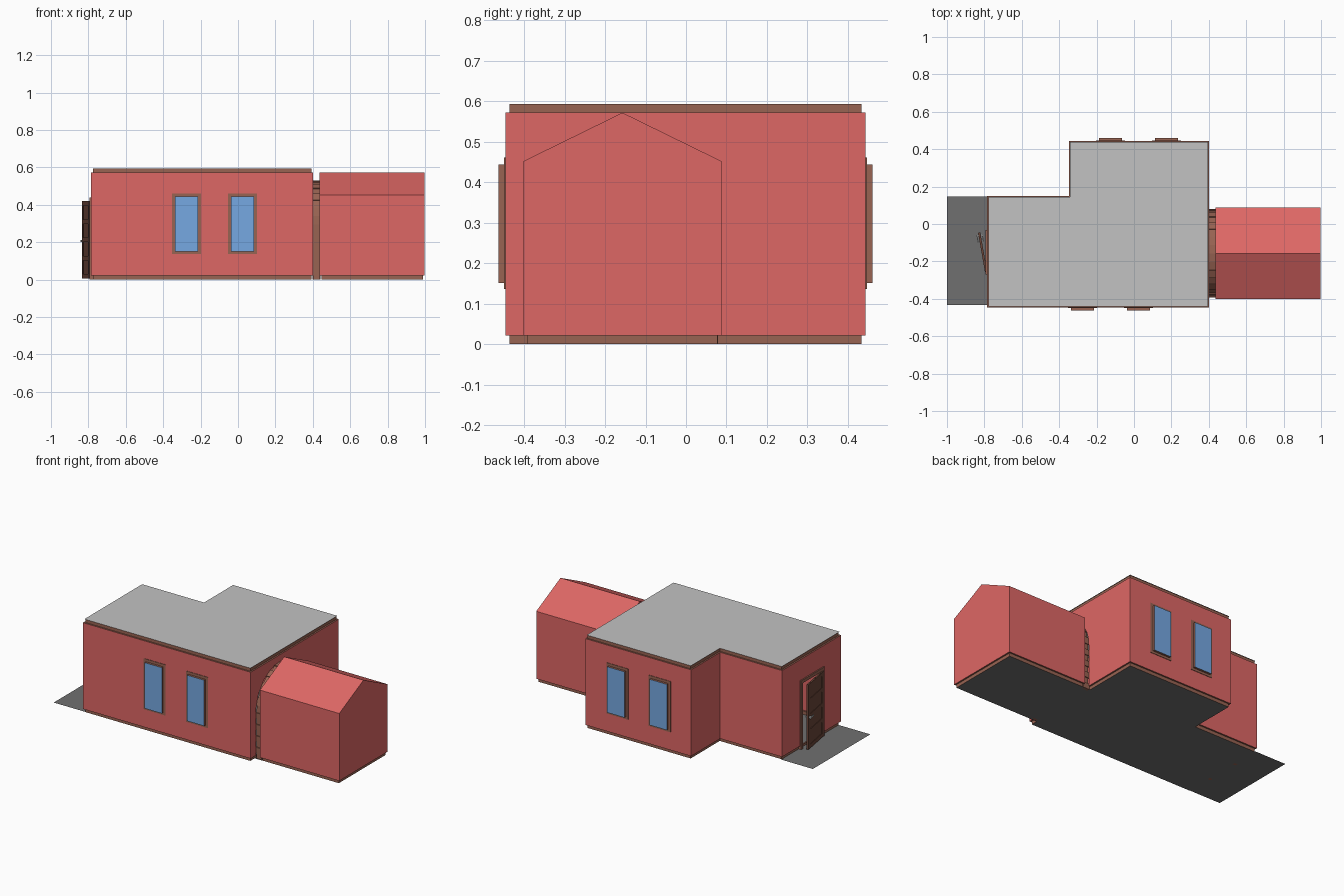
import bpy, bmesh, math
from mathutils import Matrix, Vector

if "Cube" in bpy.data.objects:
    bpy.data.objects.remove(bpy.data.objects["Cube"])


def mat(name, r, g, b):
    lin = lambda c: ((c / 255 + 0.055) / 1.055) ** 2.4 if c > 10 else c / 255 / 12.92
    m = bpy.data.materials.new(name)
    m.diffuse_color = (lin(r), lin(g), lin(b), 1)
    m.use_nodes = True
    m.node_tree.nodes["Principled BSDF"].inputs["Base Color"].default_value = m.diffuse_color
    return m


RED = mat("red wall", 222, 103, 101)
GREY = mat("pale ceiling", 194, 194, 194)
FLOOR = mat("dark floor", 112, 112, 112)
BROWN = mat("brown trim", 152, 99, 82)
DARK = mat("dark door wood", 108, 70, 57)
GLASS = mat("blue glass", 118, 168, 226)
METAL = mat("handle metal", 205, 205, 205)


def mesh(name, faces, *mats, slots=None):
    """Object from a list of faces, each a list of points."""
    bm = bmesh.new()
    for i, pts in enumerate(faces):
        f = bm.faces.new([bm.verts.new(p) for p in pts])
        f.material_index = slots[i] if slots else 0
    bmesh.ops.remove_doubles(bm, verts=bm.verts, dist=1e-5)
    me = bpy.data.meshes.new(name)
    bm.to_mesh(me)
    bm.free()
    for m in mats:
        me.materials.append(m)
    ob = bpy.data.objects.new(name, me)
    bpy.context.collection.objects.link(ob)
    return ob


def box_faces(x0, x1, y0, y1, z0, z1):
    a, b, c, d = (x0, y0), (x1, y0), (x1, y1), (x0, y1)
    lo, hi = [[(*p, z) for p in (a, b, c, d)] for z in (z0, z1)]
    return [lo[::-1], hi] + [[lo[i], lo[(i + 1) % 4], hi[(i + 1) % 4], hi[i]] for i in range(4)]


def inset(poly, d):
    """Inset a counter-clockwise right-angled outline."""
    out = []
    for i, p in enumerate(poly):
        p = Vector(p)
        a = (p - Vector(poly[i - 1])).normalized()
        b = (Vector(poly[(i + 1) % len(poly)]) - p).normalized()
        q = p + d * (Vector((-a.y, a.x)) + Vector((-b.y, b.x)))
        out.append((q.x, q.y))
    return out


def strip(la, za, lb, zb):
    n = len(la)
    return [[(*la[i], za), (*la[(i + 1) % n], za), (*lb[(i + 1) % n], zb), (*lb[i], zb)] for i in range(n)]


XL, XR, XA = -0.785, 0.402, 0.437
YF, YB, YS, XS = -0.446, 0.444, 0.15, -0.347
Z0, Z1, Z2 = 0.021, 0.573, 0.594
room = [(XL, YF), (XR, YF), (XR, YB), (XS, YB), (XS, YS), (XL, YS)]
annex = [(XA, -0.402), (0.998, -0.402), (0.998, 0.088), (XA, 0.088)]
room_in, annex_in = inset(room, 0.01), inset(annex, 0.01)

# Arch opening, from the front foot over to the back foot
CY, R, SPRING = -0.157, 0.236, 0.294


def arch(r, foot, n=16):
    pts = [(CY - r, foot + (SPRING - foot) * i / 8) for i in range(8)]
    pts += [(CY - r * math.cos(math.pi * i / n), SPRING + r * math.sin(math.pi * i / n)) for i in range(n + 1)]
    return pts + [(CY + r, SPRING - (SPRING - foot) * i / 8) for i in range(1, 9)]


# Main room walls, with openings for the arch and the door
D0, D1, DZ = -0.255, -0.045, 0.42
walls = strip(room, Z0, room, Z1)
notch = arch(R, Z0)
walls[1] = [(XR, y, z) for y, z in [(YF, Z0)] + notch + [(YB, Z0), (YB, Z1), (YF, Z1)]]
walls[5] = [(XL, y, z) for y, z in
            [(YS, Z0), (D1, Z0), (D1, DZ), (D0, DZ), (D0, Z0), (YF, Z0), (YF, Z1), (YS, Z1)]]
mesh("room_walls", walls, RED)

# Cornice, skirting boards and ceiling
mesh("cornice", strip(room, Z1, room_in, Z1) + strip(room_in, Z1, room_in, Z2), BROWN)
mesh("room_skirting", strip(room_in, 0, room_in, Z0) + strip(room_in, Z0, room, Z0), BROWN)
mesh("annex_skirting", strip(annex_in, 0, annex_in, Z0) + strip(annex_in, Z0, annex, Z0), BROWN)
mesh("ceiling", [[(*p, Z2 + 0.001) for p in inset(room, 0.006)]], GREY)

# Annex with its pitched roof
EAVE, RIDGE, XE = 0.452, 0.572, 0.998
ya, yb = -0.402, 0.088
gable = [(yb, EAVE), (CY, RIDGE), (ya, EAVE)]
faces = [
    [(XA, ya, Z0), (XE, ya, Z0), (XE, ya, EAVE), (XA, ya, EAVE)],
    [(XE, yb, Z0), (XA, yb, Z0), (XA, yb, EAVE), (XE, yb, EAVE)],
    [(XE, y, z) for y, z in [(ya, Z0), (yb, Z0)] + gable],
    [(XA, y, z) for y, z in ([(ya, Z0)] + notch + [(yb, Z0)] + gable)[::-1]],
    [(XA, ya, EAVE), (XE, ya, EAVE), (XE, CY, RIDGE), (XA, CY, RIDGE)],
    [(XA, CY, RIDGE), (XE, CY, RIDGE), (XE, yb, EAVE), (XA, yb, EAVE)],
]
mesh("annex_walls_and_roof", faces, RED)

# Stone arch between the rooms, stones alternating in depth
stones = []
outer, inner = arch(R, 0), arch(R - 0.02, 0)
outer2 = arch(R - 0.006, 0)
for i in range(len(outer) - 1):
    o = outer if i % 2 else outer2
    a, b = (XR - 0.004, XA + 0.004) if i % 2 else (XR, XA)
    q = [inner[i], inner[i + 1], o[i + 1], o[i]]
    lo, hi = [[(x, *p) for p in q] for x in (a, b)]
    stones += [lo, hi[::-1]] + [[lo[k], hi[k], hi[(k + 1) % 4], lo[(k + 1) % 4]] for k in range(4)]
mesh("stone_arch", stones, BROWN)

# Floor, passage and path outside the door
rect = lambda x0, x1, y0, y1: [(x0, y0, 0), (x1, y0, 0), (x1, y1, 0), (x0, y1, 0)]
mesh("floor", [[(*p, 0) for p in room_in],
               rect(XR - 0.01, XA + 0.01, CY - R, CY + R),
               [(*p, 0) for p in annex_in],
               rect(-1.0, XL + 0.01, -0.434, 0.146)], FLOOR)


# Windows: flat frame on the wall and a raised box with a glass face
def window(name, x, side):
    y = YF if side < 0 else YB
    spread = lambda a: sorted((y, y + side * a))
    mesh(name + "_frame", box_faces(x - 0.077, x + 0.077, *spread(0.003), 0.136, 0.461), BROWN)
    mesh(name + "_pane", box_faces(x - 0.061, x + 0.061, *spread(0.017), 0.151, 0.444), BROWN, GLASS,
         slots=[0, 0] + ([1, 0, 0, 0] if side < 0 else [0, 0, 1, 0]))


for i, (x, side) in enumerate([(-0.276, -1), (0.024, -1), (-0.126, 1), (0.174, 1)]):
    window(f"window_{i + 1}", x, side)

# Door frame
mesh("door_frame",
     box_faces(XL - 0.008, XL + 0.012, D0 - 0.014, D0 + 0.004, 0, 0.44)
     + box_faces(XL - 0.008, XL + 0.012, D1 - 0.004, D1 + 0.014, 0, 0.44)
     + box_faces(XL - 0.008, XL + 0.012, D0, D1, 0.42, 0.44), BROWN)

# Door leaf standing ajar: panel, stiles and rails, and a knob
W, H = 0.212, 0.42
leaf = box_faces(0, W, -0.003, 0.003, 0.005, H)
leaf += box_faces(0, 0.03, -0.006, 0.006, 0.005, H) + box_faces(W - 0.03, W, -0.006, 0.006, 0.005, H)
for k in range(5):
    z = 0.005 + k * (H - 0.03) / 4
    leaf += box_faces(0.03, W - 0.03, -0.006, 0.006, z, z + 0.024)
knob = box_faces(W - 0.02, W - 0.01, -0.016, 0.016, 0.2, 0.212)
for sgn in (-1, 1):
    knob += box_faces(W - 0.05, W - 0.01, *sorted((sgn * 0.012, sgn * 0.017)), 0.202, 0.21)
place = Matrix.Translation((XL - 0.006, D0, 0)) @ Matrix.Rotation(math.atan2(0.21, -0.037), 4, "Z")
mesh("door_leaf", leaf, DARK).matrix_world = place
mesh("door_handle", knob, METAL).matrix_world = place
